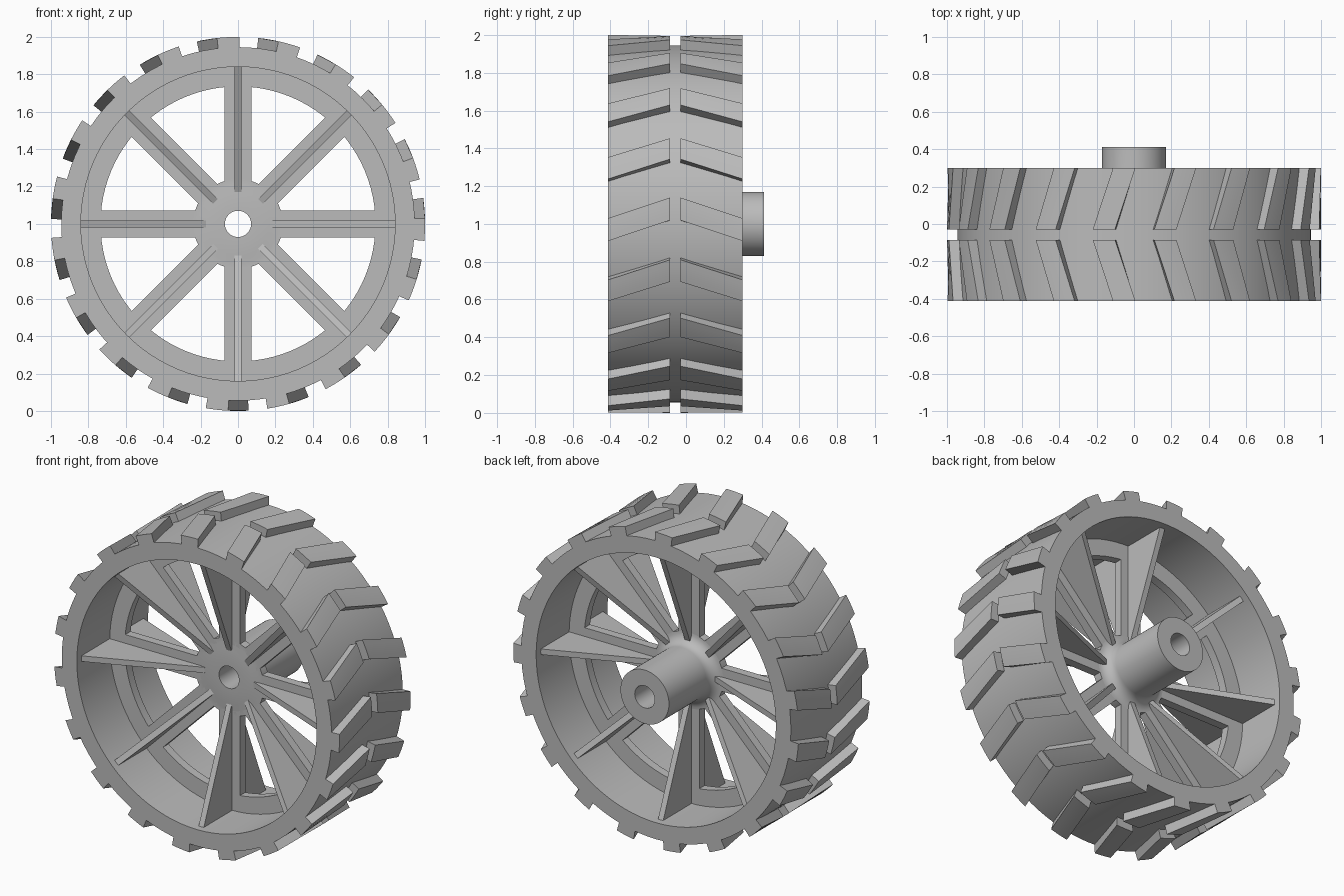
import bpy, bmesh, math
from mathutils import Matrix, Vector

cube = bpy.data.objects.get("Cube")
if cube:
    bpy.data.objects.remove(cube, do_unlink=True)

AXLE = Vector((0, 0, 1))
FRONT, BACK, MID = -0.413, 0.3, -0.057
PLATE = 0.027         # half thickness of the spoke plate
SPOKES, LUGS = 8, 19

grey = bpy.data.materials.new("plain grey")
grey.use_nodes = True
grey.diffuse_color = (0.5, 0.5, 0.5, 1)
grey.node_tree.nodes["Principled BSDF"].inputs["Base Color"].default_value = (0.5, 0.5, 0.5, 1)


def polar(r, angle, y):
    """Point around the axle; angle runs from +x towards +z."""
    return AXLE + Vector((r * math.cos(angle), y, r * math.sin(angle)))


def finish(name, bm, smooth=True):
    bmesh.ops.recalc_face_normals(bm, faces=bm.faces)
    mesh = bpy.data.meshes.new(name)
    bm.to_mesh(mesh)
    bm.free()
    mesh.materials.append(grey)
    obj = bpy.data.objects.new(name, mesh)
    bpy.context.collection.objects.link(obj)
    if smooth:
        bpy.ops.object.select_all(action='DESELECT')
        obj.select_set(True)
        bpy.context.view_layer.objects.active = obj
        bpy.ops.object.shade_smooth_by_angle(angle=math.radians(30))


def bridge(bm, low, high, caps=True):
    """Join two matching outlines of vertices, optionally closing the ends."""
    for j in range(len(low)):
        k = (j + 1) % len(low)
        bm.faces.new((low[j], low[k], high[k], high[j]))
    if caps:
        bm.faces.new(low)
        bm.faces.new(high)


def lathe(name, profile, steps=96):
    """Revolve a closed (radius, y) outline about the axle."""
    bm = bmesh.new()
    rings = [[bm.verts.new(polar(r, math.tau * i / steps, y)) for r, y in profile]
             for i in range(steps)]
    for i in range(steps):
        bridge(bm, rings[i], rings[(i + 1) % steps], caps=False)
    finish(name, bm)


def prism(bm, outline, offset):
    """Extrude a closed outline of points by an offset vector."""
    bridge(bm, [bm.verts.new(p) for p in outline],
           [bm.verts.new(p + offset) for p in outline])


def fillet(r, y, size, steps=8):
    """Concave quarter arc from a plate at y up to a cylinder of radius r."""
    return [(r + size * (1 - math.sin(t)), y + size * (1 - math.cos(t)))
            for t in (math.pi / 2 * i / steps for i in range(steps + 1))]


# Tyre band with the inner flange that carries the spokes
lathe("tyre_band", [
    (0.945, FRONT), (0.945, BACK), (0.84, BACK), (0.84, MID + PLATE),
    (0.735, MID + PLATE), (0.735, MID - PLATE), (0.84, MID - PLATE), (0.84, FRONT)])

# Hub: nearly flush front disc, long filleted rear sleeve and a through bore
lathe("hub", [(0.07, 0.413), (0.07, MID - PLATE - 0.006), (0.17, MID - PLATE - 0.006),
              (0.21, MID - PLATE), (0.24, MID - PLATE)]
      + [(r, y) for r, y in fillet(0.17, MID + PLATE, 0.07)][::-1][::-1]
      + [(0.17, 0.413)], 64)

# Flat spokes, each with a tapered rib that widens to the rim
flat, ribs = bmesh.new(), bmesh.new()
HALF = 0.073
for i in range(SPOKES):
    turn = Matrix.Rotation(-math.tau * i / SPOKES, 3, 'Y')

    def place(x, y, z):
        return AXLE + turn @ Vector((x, y, z))

    prism(flat, [place(x, MID - PLATE, z) for x, z in
                 ((0.13, -HALF), (0.76, -HALF), (0.76, HALF), (0.13, HALF))],
          Vector((0, 2 * PLATE, 0)))
    prism(ribs, [place(r, MID + d, -0.018) for r, d in
                 ((0.17, -0.033), (0.85, -0.315), (0.85, 0.315), (0.17, 0.033))],
          turn @ Vector((0, 0, 0.036)))
finish("spokes", flat, False)
finish("spoke_ribs", ribs, False)


# Chevron tread: two rows of skewed lugs meeting towards the middle groove
def tread_row(name, edge_y, inner_y):
    bm = bmesh.new()
    width, skew, cuts = math.radians(6.9), math.radians(6.3), 4
    for i in range(LUGS):
        start = math.tau * i / LUGS - math.radians(5.2)
        loops = []
        for y, shift in ((edge_y, 0), (inner_y, skew)):
            angles = [start + shift + width * k / cuts for k in range(cuts + 1)]
            points = [polar(1.0, a, y) for a in angles]
            points += [polar(0.93, a, y) for a in reversed(angles)]
            loops.append([bm.verts.new(p) for p in points])
        bridge(bm, *loops)
    finish(name, bm)


tread_row("front_tread", FRONT, MID - 0.028)
tread_row("back_tread", BACK, MID + 0.028)
